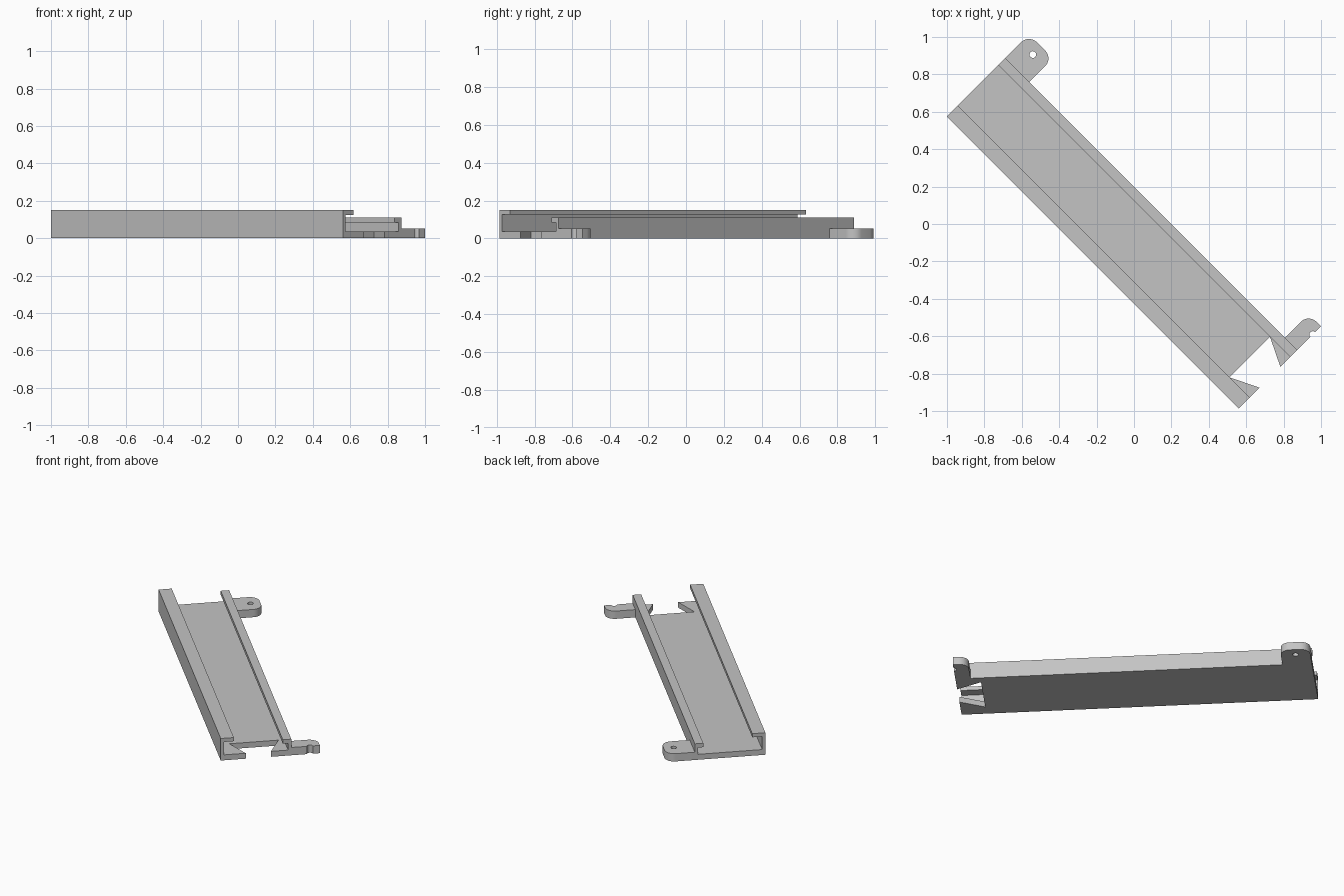
import bpy, bmesh
from math import pi, sin, cos
from mathutils import Matrix

if "Cube" in bpy.data.objects:
    bpy.data.objects.remove(bpy.data.objects["Cube"])

grey = bpy.data.materials.new("plain grey")
grey.use_nodes = True
grey.diffuse_color = (0.55, 0.55, 0.55, 1)
grey.node_tree.nodes["Principled BSDF"].inputs["Base Color"].default_value = (0.55, 0.55, 0.55, 1)

# The tray is laid out along x, then turned diagonally
TURN = Matrix.Rotation(-pi / 4, 4, "Z")
BACK, FRONT = -1.114, 1.094
LEFT, RIGHT = -0.301, 0.141
LIP_L, LIP_R = -0.219, 0.088
WALL, FLOOR, TAB_H = 0.02, 0.037, 0.053
TAB_END, ROUND, HOLE_Y, HOLE_R = 0.32, 0.06, 0.258, 0.018


def prism(name, points, sweep):
    """Solid made by sweeping a flat outline along a vector."""
    bm = bmesh.new()
    face = bm.faces.new([bm.verts.new(p) for p in points])
    swept = bmesh.ops.extrude_face_region(bm, geom=[face])["geom"]
    bmesh.ops.translate(bm, vec=sweep, verts=[g for g in swept if isinstance(g, bmesh.types.BMVert)])
    bmesh.ops.recalc_face_normals(bm, faces=bm.faces)
    mesh = bpy.data.meshes.new(name)
    bm.to_mesh(mesh)
    bm.free()
    mesh.transform(TURN)
    mesh.materials.append(grey)
    obj = bpy.data.objects.new(name, mesh)
    bpy.context.collection.objects.link(obj)
    return obj


def arc(cx, cy, r, start, end, z=0, steps=10):
    angles = [start + (end - start) * i / steps for i in range(steps + 1)]
    return [(cx + r * cos(a), cy + r * sin(a), z) for a in angles]


def cut(obj, cutter):
    cutter.hide_render = True
    mod = obj.modifiers.new("cut", "BOOLEAN")
    mod.operation, mod.solver, mod.object = "DIFFERENCE", "EXACT", cutter
    bpy.context.view_layer.objects.active = obj
    bpy.ops.object.modifier_apply(modifier=mod.name)
    bpy.data.objects.remove(cutter)


def smooth(obj):
    bpy.ops.object.select_all(action="DESELECT")
    obj.select_set(True)
    bpy.context.view_layer.objects.active = obj
    bpy.ops.object.shade_smooth_by_angle(angle=pi / 6)


# Channel with a tall left rail and a lower right rail, each with an inward lip
profile = [(LEFT, 0), (RIGHT, 0), (RIGHT, 0.11), (LIP_R, 0.11), (LIP_R, 0.083),
           (RIGHT - WALL, 0.083), (RIGHT - WALL, FLOOR), (LEFT + WALL, FLOOR),
           (LEFT + WALL, 0.125), (LIP_L, 0.125), (LIP_L, 0.15), (LEFT, 0.15)]
tray = prism("tray_channel", [(BACK, y, z) for y, z in profile], (FRONT - BACK, 0, 0))

# Dovetail notch through the floor at the front end
flare = 0.075 / 0.154
out = FRONT + 0.02
notch = [(0.94, LIP_L), (0.94, LIP_R), (out, LIP_R - flare * (out - 0.94)),
         (out, LIP_L + flare * (out - 0.94))]
cut(tray, prism("notch_cutter", [(x, y, -0.05) for x, y in notch], (0, 0, 0.11)))

# Rounded mounting tab with a screw hole at the back end
root = RIGHT - WALL / 2
tab_side = -0.932
back_tab = prism("back_tab",
                 [(BACK, root, 0), (tab_side, root, 0)]
                 + arc(tab_side - ROUND, TAB_END - ROUND, ROUND, 0, pi / 2)
                 + arc(BACK + ROUND, TAB_END - ROUND, ROUND, pi / 2, pi),
                 (0, 0, TAB_H))
hole = arc((BACK + tab_side) / 2, HOLE_Y, HOLE_R, 0, 2 * pi, -0.05, 24)[:-1]
cut(back_tab, prism("hole_cutter", hole, (0, 0, 0.2)))
smooth(back_tab)

# Half tab at the front end, with the screw hole sliced open
front_tab = prism("front_tab",
                  [(FRONT, TAB_END, 0)]
                  + arc(1.0 + ROUND, TAB_END - ROUND, ROUND, pi / 2, pi)
                  + [(1.0, root, 0), (FRONT, root, 0)]
                  + arc(FRONT, HOLE_Y, HOLE_R, 1.5 * pi, pi / 2),
                  (0, 0, TAB_H))
smooth(front_tab)
